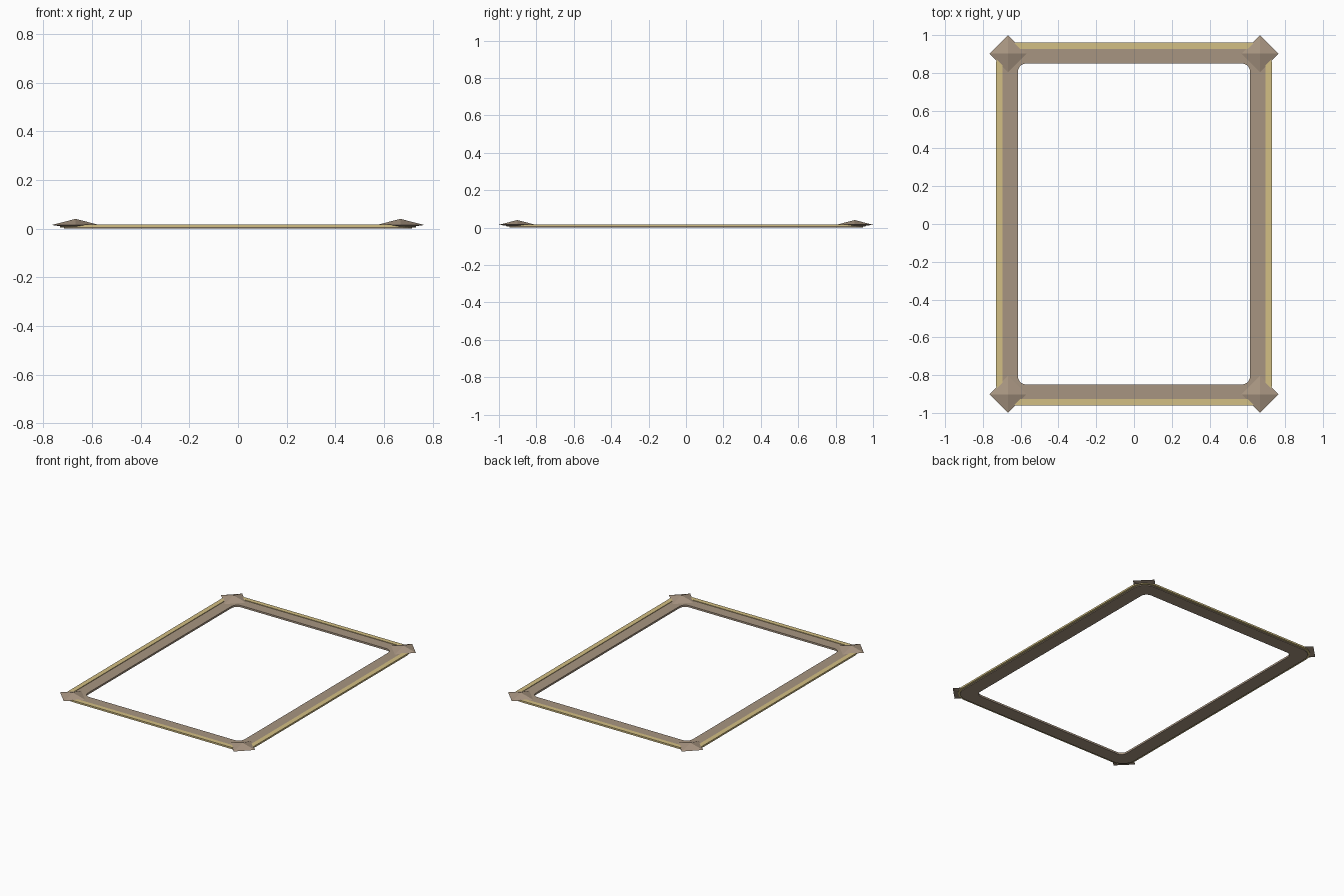
import bpy, bmesh
from math import cos, sin, pi

if "Cube" in bpy.data.objects:
    bpy.data.objects.remove(bpy.data.objects["Cube"])


def material(name, rgb):
    m = bpy.data.materials.new(name)
    m.diffuse_color = (*rgb, 1)
    m.use_nodes = True
    m.node_tree.nodes["Principled BSDF"].inputs["Base Color"].default_value = m.diffuse_color
    return m


BROWN = material("taupe", (0.39, 0.30, 0.22))
GOLD = material("pale_gold", (0.65, 0.52, 0.23))


def add_object(name, bm, mat):
    bmesh.ops.recalc_face_normals(bm, faces=bm.faces)
    me = bpy.data.meshes.new(name)
    bm.to_mesh(me)
    bm.free()
    me.materials.append(mat)
    ob = bpy.data.objects.new(name, me)
    bpy.context.collection.objects.link(ob)
    return ob


def rounded_rect(hx, hy, r, seg=5):
    pts = []
    for q, (sx, sy) in enumerate(((1, 1), (-1, 1), (-1, -1), (1, -1))):
        for i in range(seg + 1):
            a = (q + i / seg) * pi / 2
            pts.append((sx * (hx - r) + r * cos(a), sy * (hy - r) + r * sin(a)))
    return pts


def ring(name, inner, outer, z0, z1, mat):
    """Closed rectangular band between two rounded rectangles."""
    bm = bmesh.new()
    loops = [[bm.verts.new((x, y, z)) for x, y in rounded_rect(*size)]
             for size, z in ((inner, z0), (outer, z0), (outer, z1), (inner, z1))]
    n = len(loops[0])
    for k in range(4):
        a, b = loops[k], loops[(k + 1) % 4]
        for i in range(n):
            j = (i + 1) % n
            bm.faces.new((a[i], a[j], b[j], b[i]))
    return add_object(name, bm, mat)


# main flat frame and the gold trim around its outer edge
ring("frame", (0.615, 0.85, 0.045), (0.715, 0.945, 0.09), 0.0, 0.013, BROWN)
ring("outer_trim", (0.695, 0.927, 0.075), (0.73, 0.96, 0.105), 0.005, 0.017, GOLD)


# faceted diamond stud on each corner
def stud(name, cx, cy, r=0.098, waist=0.015, top=0.04, bottom=0.001):
    bm = bmesh.new()
    base = [bm.verts.new((cx + r * cos(i * pi / 2), cy + r * sin(i * pi / 2), waist))
            for i in range(4)]
    for z in (top, bottom):
        tip = bm.verts.new((cx, cy, z))
        for i in range(4):
            bm.faces.new((base[i], base[(i + 1) % 4], tip))
    add_object(name, bm, BROWN)


for sx, side in ((-1, "left"), (1, "right")):
    for sy, end in ((-1, "front"), (1, "back")):
        stud(f"corner_stud_{end}_{side}", sx * 0.667, sy * 0.902)
